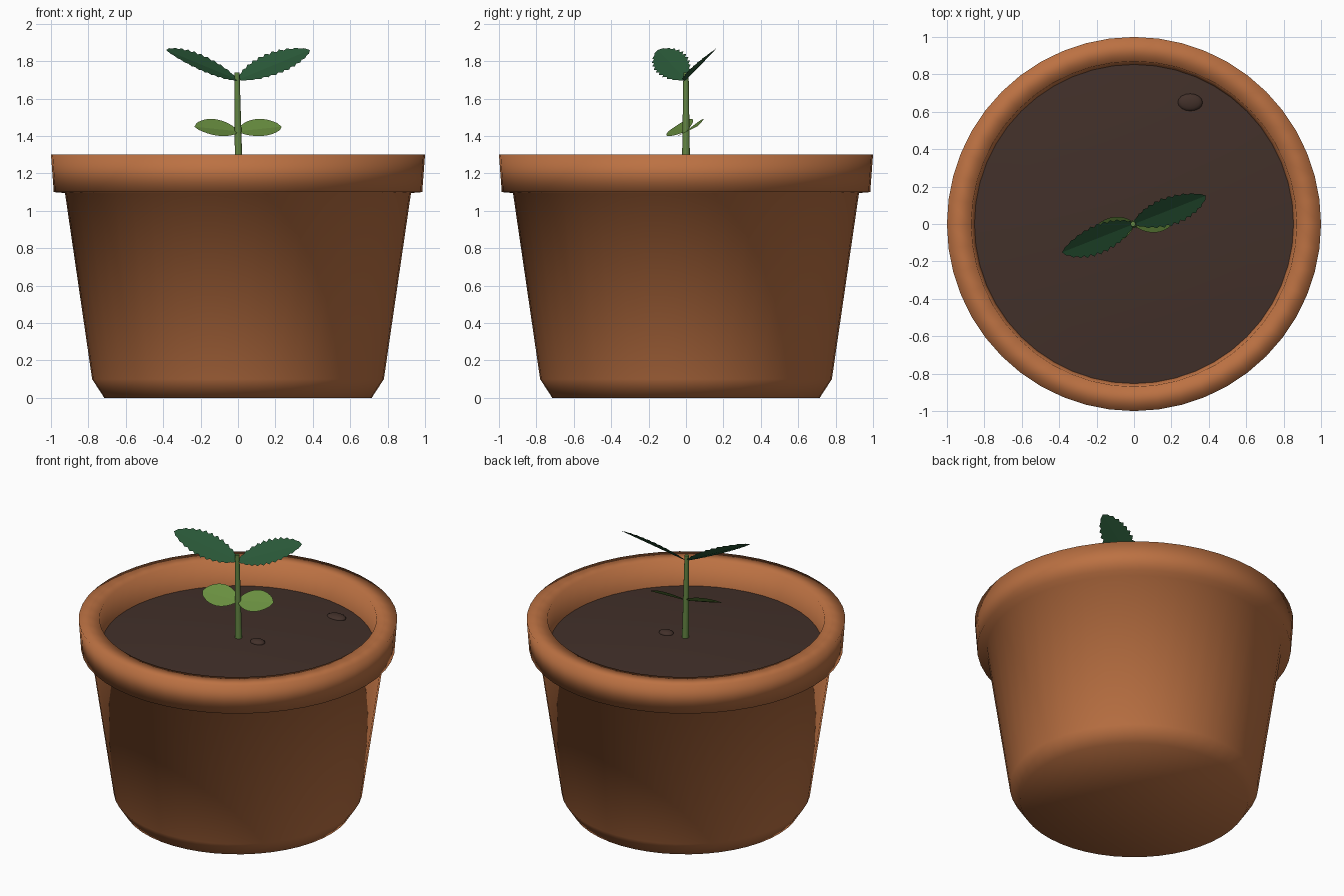
import bpy, bmesh, math
from mathutils import Vector, Matrix

if "Cube" in bpy.data.objects:
    bpy.data.objects.remove(bpy.data.objects["Cube"])


def material(name, rgb):
    m = bpy.data.materials.new(name)
    m.diffuse_color = (*rgb, 1)
    m.use_nodes = True
    m.node_tree.nodes["Principled BSDF"].inputs["Base Color"].default_value = m.diffuse_color
    return m


TERRACOTTA = material("terracotta", (0.50, 0.165, 0.055))
SOIL = material("dark soil", (0.055, 0.030, 0.023))
STEM = material("stem green", (0.125, 0.235, 0.055))
SEED_LEAF = material("light leaf green", (0.14, 0.27, 0.05))
TRUE_LEAF = material("dark leaf green", (0.023, 0.10, 0.04))


def add_object(name, bm, mat, smooth=True):
    for f in bm.faces:
        f.smooth = smooth
    mesh = bpy.data.meshes.new(name)
    bm.to_mesh(mesh)
    bm.free()
    mesh.materials.append(mat)
    ob = bpy.data.objects.new(name, mesh)
    bpy.context.collection.objects.link(ob)
    return ob


def lathe(name, profile, mat, segments=48):
    """Spin an (r, z) profile around the z axis; r = 0 closes to a point."""
    bm = bmesh.new()
    rings = []
    for r, z in profile:
        if r == 0:
            rings.append([bm.verts.new((0, 0, z))] * segments)
        else:
            rings.append([bm.verts.new((r * math.cos(k * math.tau / segments),
                                        r * math.sin(k * math.tau / segments), z))
                          for k in range(segments)])
    for a, b in zip(rings, rings[1:]):
        for k in range(segments):
            n = (k + 1) % segments
            corners = list(dict.fromkeys((a[k], a[n], b[n], b[k])))
            bm.faces.new(corners)
    bmesh.ops.recalc_face_normals(bm, faces=bm.faces)
    return add_object(name, bm, mat)


# Pot: chamfered foot, tapered wall, overhanging rim and hollow inside
lathe("pot", [(0, 0), (0.715, 0), (0.78, 0.10), (0.925, 1.095), (0.985, 1.10),
              (1.0, 1.30), (0.87, 1.30), (0.85, 1.10), (0.70, 0.08), (0, 0.08)],
      TERRACOTTA)


# Soil: gently domed disc
def soil_height(r):
    return 1.13 + 0.04 * (1 - (r / 0.85) ** 2)


soil = lathe("soil", [(r, soil_height(r)) for r in (0.853, 0.65, 0.45, 0.25, 0.1, 0)], SOIL)
if soil.data.polygons[0].normal.z < 0:
    soil.data.flip_normals()

# Soil lumps
for i, (x, y, sx, sy) in enumerate([(0.30, 0.65, 0.067, 0.047), (0.14, 0.015, 0.05, 0.04)]):
    bm = bmesh.new()
    z = soil_height(math.hypot(x, y))
    bmesh.ops.create_uvsphere(bm, u_segments=16, v_segments=8, radius=1,
                              matrix=Matrix.Translation((x, y, z)) @ Matrix.Diagonal((sx, sy, 0.02, 1)))
    add_object(f"soil_lump_{i + 1}", bm, SOIL)

# Stem: slim tapered stalk
bm = bmesh.new()
bmesh.ops.create_cone(bm, cap_ends=True, segments=10, radius1=0.023, radius2=0.014, depth=0.60,
                      matrix=Matrix.Translation((0, 0, 1.44)))
for v in bm.verts:
    v.co.x += 0.005 - 0.01 * (v.co.z - 1.14) / 0.60
stem = add_object("stem", bm, STEM)
for p in stem.data.polygons:
    p.use_smooth = abs(p.normal.z) < 0.9


def leaf(name, base_z, reach, rise, half_width, roll, turn, side, stations, tooth, power, mat):
    """Folded blade: rows of left edge, midrib, right edge; side = -1 mirrors it."""
    along = Vector((reach, 0, rise))
    a = along.normalized()
    up = Vector((0, -math.sin(roll), math.cos(roll)))
    normal = (up - a * up.dot(a)).normalized()
    across = normal.cross(a)
    spin = Matrix.Rotation(turn, 3, 'Z')
    bm = bmesh.new()
    rows = []
    for i in range(stations + 1):
        t = i / stations
        mid = along * t
        w = half_width * max(0, math.sin(math.pi * t)) ** power
        if tooth and i % 2 == 0:
            w *= 1 - tooth
        points = [mid]
        if 0 < i < stations:
            lift = normal * w * 0.12
            points = [mid + across * w + lift, mid, mid - across * w + lift]
        row = []
        for p in points:
            q = spin @ Vector((p.x * side, p.y, p.z))
            row.append(bm.verts.new(q + Vector((0, 0, base_z))))
        rows.append(row if len(row) == 3 else row * 3)
    for r, s in zip(rows, rows[1:]):
        for k in (0, 1):
            corners = list(dict.fromkeys((r[k], r[k + 1], s[k + 1], s[k])))
            if side < 0:
                corners.reverse()
            bm.faces.new(corners)
    for f in bm.faces:
        f.normal_update()
        if f.normal.z < 0:
            f.normal_flip()
    add_object(name, bm, mat, smooth=False)


for side, label in ((1, "right"), (-1, "left")):
    # Rounded seed leaves low on the stem
    leaf(f"seed_leaf_{label}", 1.425, 0.24, 0.025, 0.082, math.radians(33),
         math.radians(14), side, 16, 0, 0.6, SEED_LEAF)
    # Toothed true leaves at the top
    leaf(f"true_leaf_{label}", 1.70, 0.413, 0.16, 0.097, math.radians(32),
         math.radians(21.5), side, 22, 0.17, 0.65, TRUE_LEAF)
